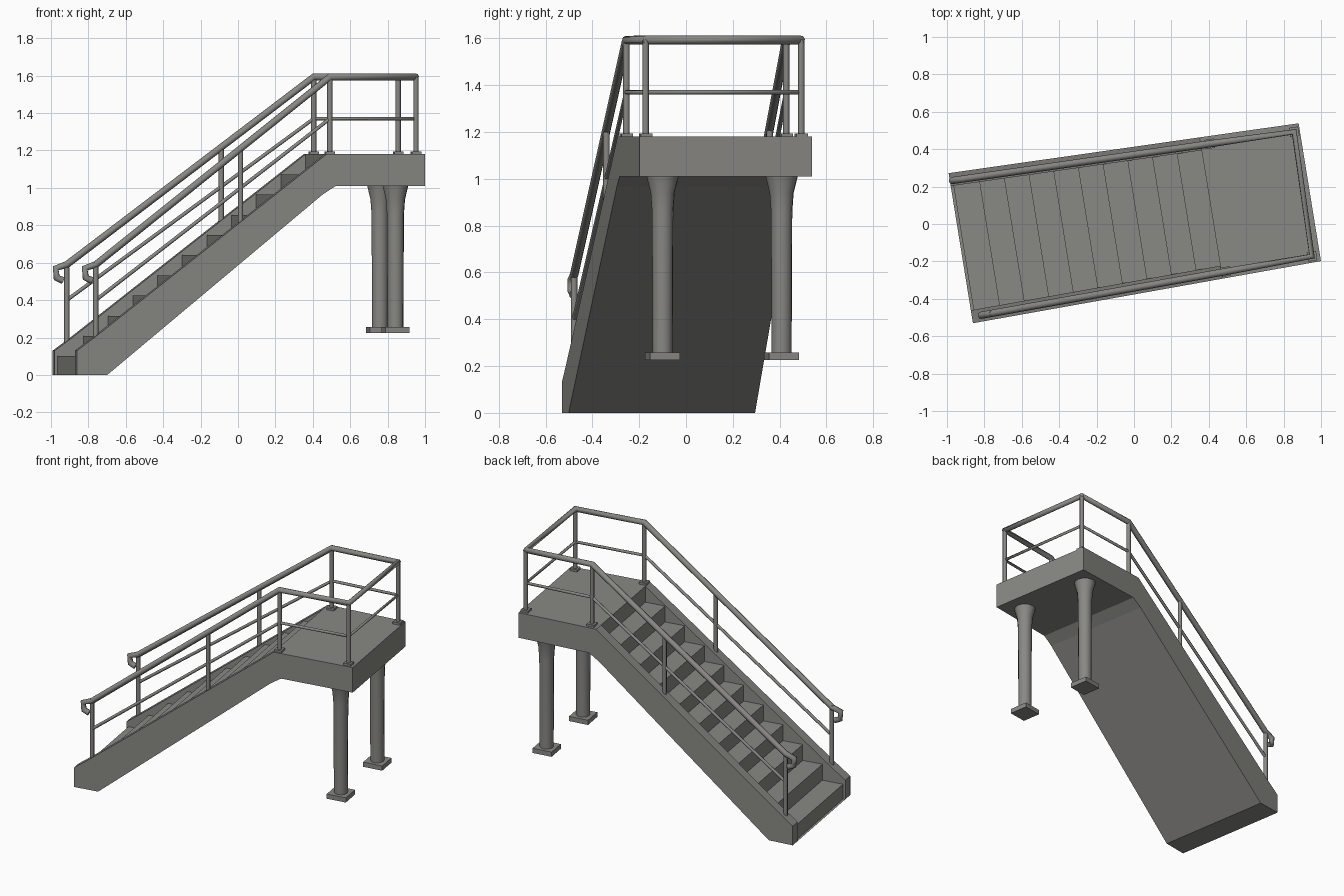
import bpy, bmesh, math
from mathutils import Matrix, Vector

if "Cube" in bpy.data.objects:
    bpy.data.objects.remove(bpy.data.objects["Cube"])

ROT = Matrix.Rotation(math.radians(9.2), 4, 'Z')   # whole stair is turned slightly
metal = bpy.data.materials.new("warm_grey_metal")
metal.diffuse_color = (0.25, 0.247, 0.23, 1)
metal.use_nodes = True
metal.node_tree.nodes["Principled BSDF"].inputs["Base Color"].default_value = metal.diffuse_color


def edge(side, u, inset=0.0):
    """Outer edge of the stair (slightly narrower at the platform)."""
    return (0.409 - 0.019 * u - inset) if side > 0 else (-0.371 + 0.016 * u + inset)


def P(u, v, z):
    return ROT @ Vector((u, v, z))


def finish(bm, name, smooth=False):
    bmesh.ops.recalc_face_normals(bm, faces=bm.faces)
    me = bpy.data.meshes.new(name)
    bm.to_mesh(me)
    bm.free()
    ob = bpy.data.objects.new(name, me)
    bpy.context.collection.objects.link(ob)
    me.materials.append(metal)
    if smooth:
        bpy.ops.object.select_all(action='DESELECT')
        ob.select_set(True)
        bpy.context.view_layer.objects.active = ob
        bpy.ops.object.shade_smooth_by_angle(angle=math.radians(50))
    return ob


def extrude_profile(name, pts, va, vb):
    """Side profile (u, z) spanned between two edge functions."""
    bm = bmesh.new()
    a = [bm.verts.new(P(u, va(u), z)) for u, z in pts]
    b = [bm.verts.new(P(u, vb(u), z)) for u, z in pts]
    bm.faces.new(a)
    bm.faces.new(b[::-1])
    n = len(pts)
    for i in range(n):
        j = (i + 1) % n
        bm.faces.new((a[i], b[i], b[j], a[j]))
    return finish(bm, name)


def lathe(name, u, v, rings, sides=12):
    """Round column from (radius, z) rings."""
    bm = bmesh.new()
    loops = [[bm.verts.new(P(u + r * math.cos(2 * math.pi * k / sides),
                             v + r * math.sin(2 * math.pi * k / sides), z))
              for k in range(sides)] for r, z in rings]
    for lo, hi in zip(loops, loops[1:]):
        for k in range(sides):
            m = (k + 1) % sides
            bm.faces.new((lo[k], lo[m], hi[m], hi[k]))
    bm.faces.new(loops[0])
    bm.faces.new(loops[-1])
    return finish(bm, name, True)


def box(name, u, v, z0, z1, w):
    bm = bmesh.new()
    m = ROT @ Matrix.Translation((u, v, (z0 + z1) / 2)) @ Matrix.Diagonal((w, w, z1 - z0, 1))
    bmesh.ops.create_cube(bm, size=1, matrix=m)
    return finish(bm, name)


def tube(name, pts, r):
    cu = bpy.data.curves.new(name, 'CURVE')
    cu.dimensions = '3D'
    cu.bevel_depth = r
    cu.bevel_resolution = 2
    cu.use_fill_caps = True
    sp = cu.splines.new('POLY')
    sp.points.add(len(pts) - 1)
    for p, q in zip(sp.points, pts):
        p.co = (*P(*q), 1)
    ob = bpy.data.objects.new(name, cu)
    bpy.context.collection.objects.link(ob)
    cu.materials.append(metal)
    bpy.ops.object.select_all(action='DESELECT')
    ob.select_set(True)
    bpy.context.view_layer.objects.active = ob
    bpy.ops.object.convert(target='MESH')


# Stringers, running on as the platform sides
W = 0.07
bottom = [(-0.935, 0), (-0.77, 0), (0.40, 0.965), (0.47, 1.01), (0.955, 1.01), (0.955, 1.18)]
for side, nm in ((-1, "right"), (1, "left")):
    extrude_profile(nm + "_stringer", bottom + [(0.42, 1.18), (-0.84, 0.2), (-0.935, 0.13)],
                    lambda u: edge(side, u), lambda u: edge(side, u, W))

# Steps and platform deck between the stringers
steps = []
for i in range(10):
    u = -0.78 + 0.1333 * i
    steps += [(u, 0.1 + 0.108 * i), (u, 0.1 + 0.108 * (i + 1))]
extrude_profile("steps_and_platform", bottom + steps[::-1] + [(-0.92, 0.1), (-0.92, 0.0)],
                lambda u: edge(-1, u, W), lambda u: edge(1, u, W))

# Support legs with foot pads
for v, nm in ((-0.233, "right"), (0.282, "left")):
    lathe(nm + "_leg", 0.815, v, [(0.043, 0.25), (0.046, 0.86), (0.052, 0.94), (0.07, 1.012)])
    box(nm + "_foot_pad", 0.815, v, 0.225, 0.257, 0.13)


def top_z(u):
    return 0.2 + 0.778 * (u + 0.84) if u < 0.42 else 1.18


def rail_z(u):
    return min(1.595, 0.605 + 0.782 * (u + 0.827))


# Handrail posts and their base plates
POSTS = {-1: (-0.827, -0.041, 0.444, 0.912), 1: (-0.865, -0.031, 0.468, 0.924)}
INSET = {-1: 0.034, 1: 0.042}
for side, nm in ((-1, "right"), (1, "left")):
    for k, u in enumerate(POSTS[side]):
        v = edge(side, u, INSET[side])
        tube(f"{nm}_post_{k + 1}", [(u, v, top_z(u) - 0.02), (u, v, rail_z(u))], 0.014)
        if u > 0.3:
            box(f"{nm}_post_plate_{k + 1}", u, v, 1.178, 1.194, 0.05)


def run(side, low_z, high_z, hook):
    """Rail points from the stair foot to the platform end on one side."""
    a, _, c, d = POSTS[side]
    pts = [(a, low_z), (c, high_z), (d, high_z)]
    if hook:
        pts = [(a - 0.02, low_z - 0.085), (a - 0.055, low_z - 0.07), (a - 0.06, low_z - 0.02)] + pts
    return [(u, edge(side, u, INSET[side]), z) for u, z in pts]


# Top and middle rails run up one side, across the end and down the other
for nm, lo, hi, hook, r in (("top_handrail", 0.59, 1.593, True, 0.019),
                            ("middle_rail", 0.40, 1.37, False, 0.010)):
    tube(nm, run(-1, lo, hi, hook) + run(1, lo, hi, hook)[::-1], r)
